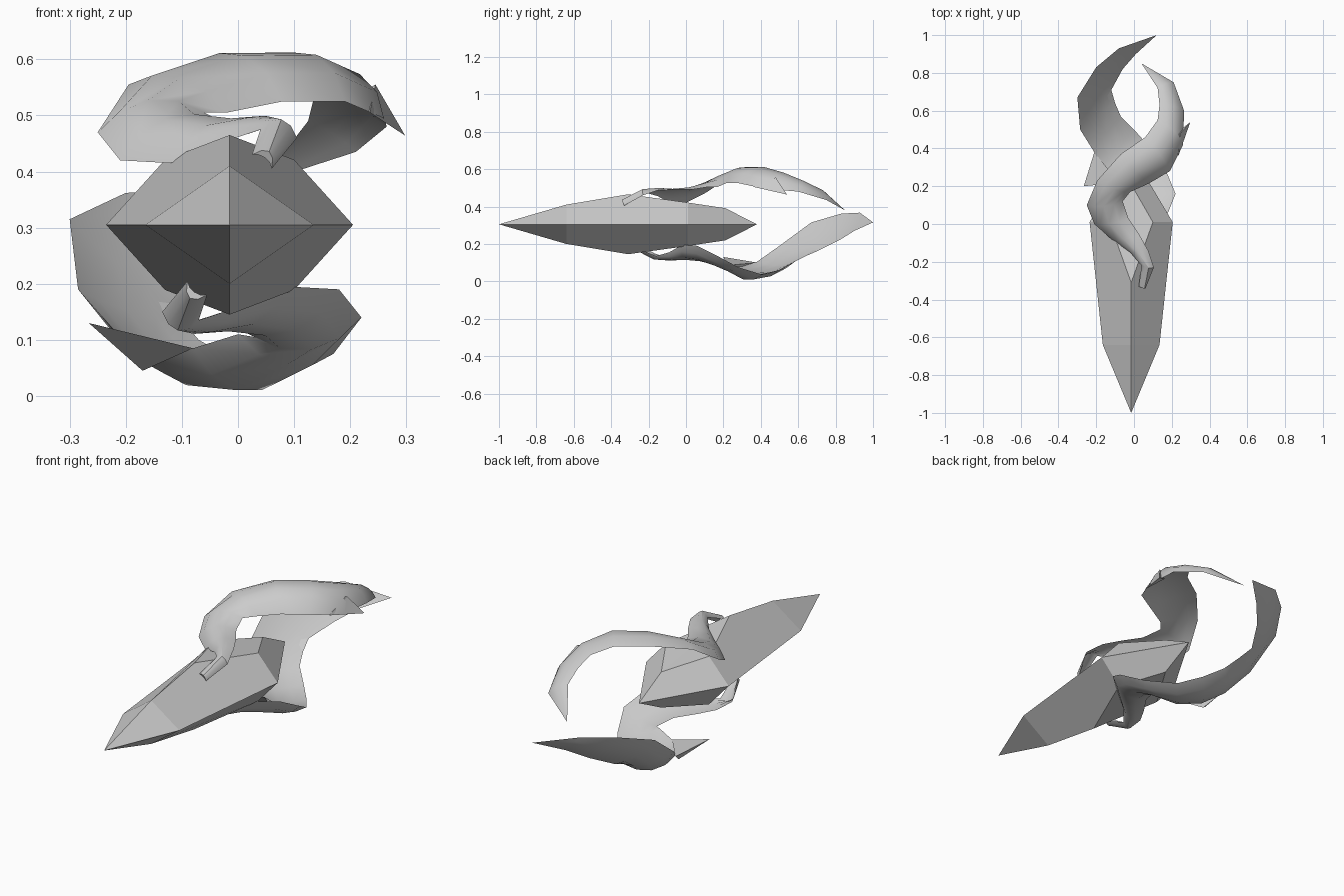
import bpy, bmesh
from mathutils import Vector as V

if "Cube" in bpy.data.objects:
    bpy.data.objects.remove(bpy.data.objects["Cube"])


def make(name, verts, faces, smooth=None):
    me = bpy.data.meshes.new(name)
    me.from_pydata(verts, [], faces)
    bm = bmesh.new()
    bm.from_mesh(me)
    bmesh.ops.remove_doubles(bm, verts=bm.verts, dist=0.0005)
    bmesh.ops.recalc_face_normals(bm, faces=bm.faces)
    bm.to_mesh(me)
    bm.free()
    ob = bpy.data.objects.new(name, me)
    bpy.context.collection.objects.link(ob)
    if smooth:
        bpy.ops.object.select_all(action='DESELECT')
        ob.select_set(True)
        bpy.context.view_layer.objects.active = ob
        bpy.ops.object.shade_smooth_by_angle(angle=smooth)
    return ob


# Faceted crystal: each quarter is mirrored in x and z about its long axis
CX, CZ = -0.015, 0.305
quarter = [(0, -1, 0), (.15, -.64, 0), (0, -.64, .105), (.22, .01, 0),
           (0, -.31, .16), (.115, .01, .116), (0, .21, .086), (0, .38, 0)]
verts, faces = [], []
for sx in (1, -1):
    for sz in (1, -1):
        o = len(verts)
        verts += [(CX + sx * x, y, CZ + sz * z) for x, y, z in quarter]
        faces += [[o + i for i in f] for f in
                  ((0, 1, 2), (1, 3, 5, 4, 2), (4, 5, 6), (3, 7, 6, 5))]
make("crystal", verts, faces)


# Curved band lofted between a left and a right edge, arched outwards
def band(name, left, right, arch):
    left, right = [V(p) for p in left], [V(p) for p in right]
    mids = [(a + b) / 2 for a, b in zip(left, right)]
    n = len(left)
    verts, faces = [], []
    for i in range(n):
        tangent = mids[min(i + 1, n - 1)] - mids[max(i - 1, 0)]
        across = right[i] - left[i]
        w = across.length
        normal = across.cross(tangent)
        normal = normal.normalized() if normal.length > 1e-6 else V((0, 0, 1))
        h = arch[i] * w
        outer = [(0, 0), (.22, .72), (.5, 1), (.78, .72), (1, 0)]
        inner = [(.78, .3), (.5, .4), (.22, .3)]
        verts += [left[i] + across * u + normal * h * k for u, k in outer + inner]
    m = 8
    for i in range(n - 2):
        for j in range(m):
            k = (j + 1) % m
            faces.append((i * m + j, i * m + k, (i + 1) * m + k, (i + 1) * m + j))
    tip = (n - 1) * m
    for j in range(m):
        faces.append((tip - m + j, tip - m + (j + 1) % m, tip))
    faces.append(tuple(range(m)))
    # drop the unused copies of the tip vertex
    make(name, verts[:tip + 1], faces, 0.6)


def spur(name, a, b, c, tip):
    make(name, [a, b, c, tip], [(0, 1, 2), (0, 1, 3), (1, 2, 3), (2, 0, 3)])


# Front half of a band, shared by both (half turn about the crystal axis)
L0 = [(.025, -.33, .43), (.04, -.22, .475), (-.02, -.15, .455),
      (-.12, -.08, .415), (-.21, 0, .42), (-.25, .1, .47)]
R0 = [(.06, -.33, .405), (.105, -.23, .46), (.075, -.14, .49),
      (.03, -.06, .49), (-.03, .03, .49), (-.06, .12, .505)]


def turn(points):
    return [(2 * CX - x, y + .06, 2 * CZ - z) for x, y, z in points]


arch0 = [.6, .4, .25, .2, .22, .22]

# Upper band and its spur
band("upper_band",
     L0 + [(-.195, .23, .555), (-.07, .37, .59), (.06, .46, .59), (.125, .55, .565),
           (.135, .63, .53), (.125, .72, .49), (.04, .85, .38)],
     R0 + [(-.02, .17, .505), (.08, .215, .525), (.19, .28, .525), (.26, .42, .495),
           (.265, .6, .48), (.21, .75, .435), (.04, .85, .38)],
     arch0 + [.22, .23, .23, .25, .2, .15, 0])
spur("upper_spur", (.235, .36, .505), (.245, .48, .555), (.2, .46, .53), (.298, .54, .464))

# Lower band and its spur
band("lower_band",
     turn(L0) + [(.17, .28, .075), (.08, .41, .035), (0, .5, .06), (-.07, .57, .1),
                 (-.1, .64, .135), (-.12, .71, .165), (-.06, .82, .22), (.01, .9, .27),
                 (.12, 1, .315)],
     turn(R0) + [(0, .2, .11), (-.08, .22, .085), (-.16, .28, .085), (-.21, .38, .105),
                 (-.285, .5, .19), (-.3, .67, .315), (-.2, .83, .362), (-.08, .93, .367),
                 (.12, 1, .315)],
     arch0 + [.22, .2, .2, .2, .12, .08, .08, .08, 0])
spur("lower_spur", (-.08, .22, .085), (-.21, .38, .1), (-.17, .3, .045), (-.266, .2, .13))
